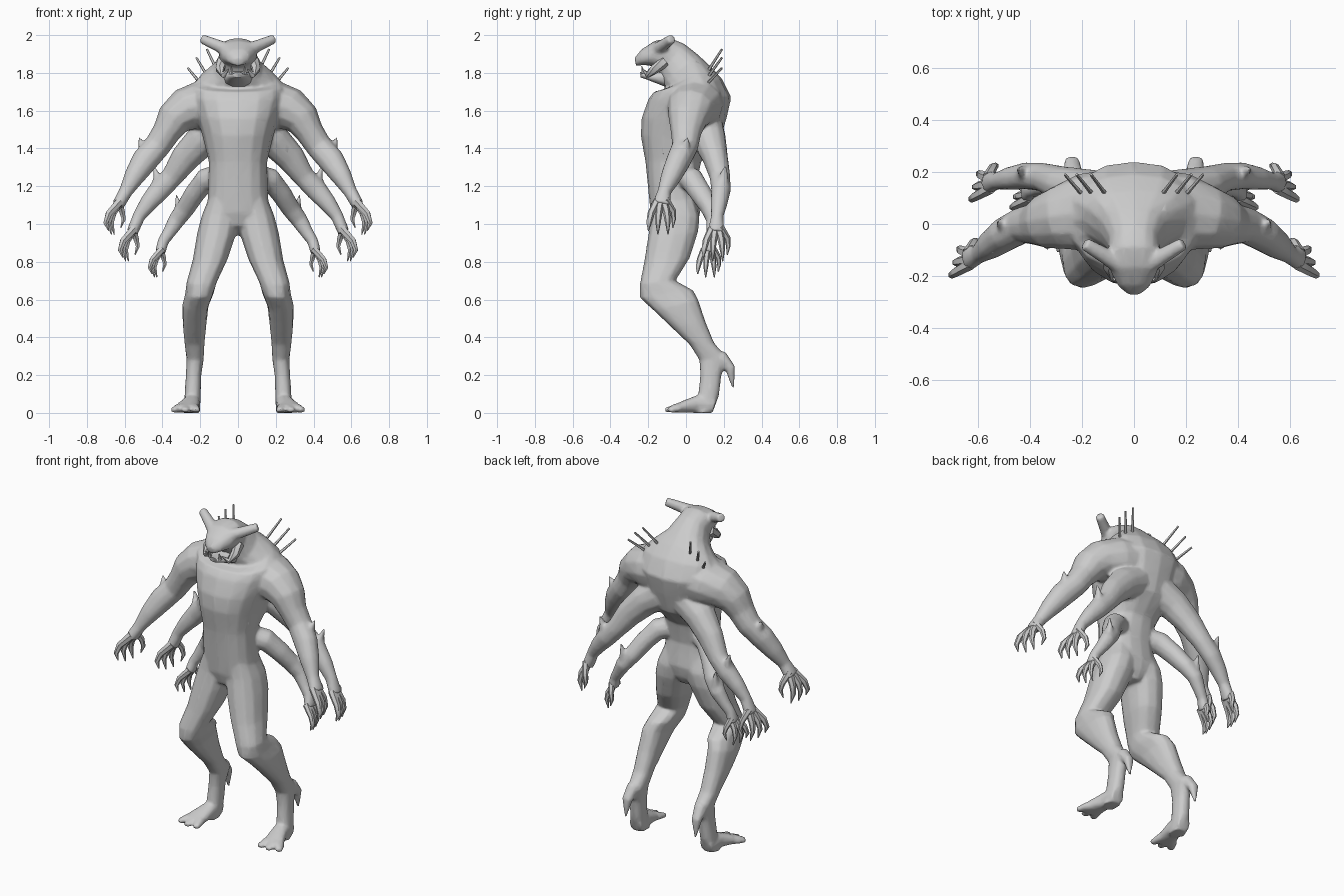
import bpy, bmesh, math
from mathutils import Vector

skin = bpy.data.materials.new("grey_skin")
skin.diffuse_color = (0.6, 0.6, 0.6, 1)


def skin_rings(bm, rings, sides, power=0.85):
    """Bridge a list of (centre, u axis, v axis) ellipses and cap both ends."""
    def soft(t):
        return math.copysign(abs(t) ** power, t)
    loops = []
    for c, u, v in rings:
        angles = [2 * math.pi * i / sides for i in range(sides)]
        loops.append([bm.verts.new(c + u * soft(math.cos(a)) + v * soft(math.sin(a))) for a in angles])
    for a, b in zip(loops, loops[1:]):
        for i in range(sides):
            j = (i + 1) % sides
            bm.faces.new((a[i], a[j], b[j], b[i]))
    bm.faces.new(loops[0][::-1])
    bm.faces.new(loops[-1])


def select_only(obs):
    bpy.ops.object.select_all(action='DESELECT')
    for ob in obs:
        ob.select_set(True)
    bpy.context.view_layer.objects.active = obs[0]


def finish(name, bm, mirror=True):
    bmesh.ops.recalc_face_normals(bm, faces=bm.faces)
    mesh = bpy.data.meshes.new(name)
    bm.to_mesh(mesh)
    bm.free()
    mesh.materials.append(skin)
    ob = bpy.data.objects.new(name, mesh)
    bpy.context.collection.objects.link(ob)
    if mirror:
        ob.modifiers.new("mirror", 'MIRROR').use_mirror_merge = False
    select_only([ob])
    bpy.ops.object.shade_smooth_by_angle(angle=math.radians(55))
    return ob


def slab(name, sections, sides=12, mirror=True):
    """Sections: centre x, half width, front y, front z, back y, back z."""
    bm = bmesh.new()
    rings = []
    for cx, w, fy, fz, by, bz in sections:
        f, b = Vector((cx, fy, fz)), Vector((cx, by, bz))
        rings.append(((f + b) / 2, Vector((w, 0, 0)), (b - f) / 2))
    skin_rings(bm, rings, sides)
    return finish(name, bm, mirror)


def tubes(name, paths, sides=8):
    """Each path: points of x, y, z, radius along y, optional other radius."""
    bm = bmesh.new()
    for path in paths:
        pts = [Vector(p[:3]) for p in path]
        rings = []
        for i, p in enumerate(path):
            t = (pts[min(i + 1, len(pts) - 1)] - pts[max(i - 1, 0)]).normalized()
            ref = Vector((0, 1, 0)) if abs(t.y) < 0.9 else Vector((1, 0, 0))
            u = (ref - t * ref.dot(t)).normalized()
            rings.append((pts[i], u * p[3], t.cross(u) * p[-1]))
        skin_rings(bm, rings, sides, 0.95)
    return finish(name, bm)


# Torso, hump, neck and skull as one bent loft
body = slab("body", [
    (0, .04, -.09, .94, .03, .94),
    (0, .10, -.165, .99, .06, .99),
    (0, .165, -.188, 1.06, .075, 1.06),
    (0, .158, -.20, 1.18, .055, 1.20),
    (0, .155, -.215, 1.33, .08, 1.33),
    (0, .185, -.24, 1.47, .18, 1.44),
    (0, .215, -.235, 1.56, .215, 1.56),
    (0, .25, -.20, 1.66, .24, 1.67),
    (0, .245, -.17, 1.70, .19, 1.77),
    (0, .20, -.10, 1.715, .13, 1.835),
    (0, .13, -.125, 1.74, .06, 1.90),
    (0, .10, -.14, 1.785, -.01, 1.955),
    (0, .10, -.165, 1.83, -.085, 1.985),
    (0, .09, -.20, 1.84, -.165, 1.97),
    (0, .06, -.245, 1.84, -.235, 1.925),
    (0, .025, -.265, 1.835, -.272, 1.88)], 16, False)
fused = [body]

# Lower jaw
slab("jaw", [
    (0, .08, -.10, 1.72, -.10, 1.83),
    (0, .065, -.16, 1.745, -.16, 1.805),
    (0, .05, -.21, 1.765, -.21, 1.80),
    (0, .025, -.24, 1.775, -.245, 1.805)], 10, False)

# Cheek mandibles, teeth, horns
tubes("mandibles", [
    [(.085, -.11, 1.86, .03), (.095, -.165, 1.82, .025), (.075, -.205, 1.79, .017), (.05, -.23, 1.82, .003)],
    [(.035, -.225, 1.795, .012), (.035, -.235, 1.835, .002)]], 6)
fused.append(tubes("horns", [[(.015, -.17, 1.905, .05), (.09, -.135, 1.937, .034), (.19, -.075, 1.98, .026)]], 8))

# Three back spikes per side
tubes("back_spikes", [
    [(bx, .11, bz, .009), (tx, .19, tz, .006)]
    for bx, bz, tx, tz in ((.105, 1.80, .165, 1.925), (.155, 1.77, .22, 1.88), (.195, 1.74, .265, 1.825))], 5)

# Digitigrade legs
fused.append(slab("legs", [
    (.08, .07, -.175, 1.15, .04, 1.15),
    (.092, .1, -.182, 1.05, .073, 1.04),
    (.113, .104, -.20, .94, .065, .96),
    (.148, .092, -.222, .80, .02, .82),
    (.193, .08, -.245, .68, -.055, .70),
    (.205, .075, -.245, .61, .04, .648),
    (.225, .07, -.17, .54, .065, .60),
    (.23, .063, -.085, .46, .105, .48),
    (.23, .053, .02, .36, .15, .37),
    (.227, .046, .07, .28, .22, .29),
    (.235, .041, .075, .20, .188, .20),
    (.24, .043, .065, .10, .175, .09),
    (.245, .045, .04, .0, .14, .0)]))
fused.append(slab("feet", [
    (.243, .042, .14, 0, .165, .08),
    (.248, .048, .06, 0, .06, .095),
    (.265, .06, -.01, 0, -.01, .068),
    (.278, .07, -.06, 0, -.06, .045)], 10))

# Splayed toes and heel spurs
fused.append(tubes("toes", [
    [(.255, .01, .03, .035, .03), (x1, -.05, .026, .035, .025), (x2, y2, .014, .02, .014)]
    for x1, x2, y2 in ((.235, .216, -.105), (.275, .28, -.11), (.315, .345, -.09))], 6))
fused.append(tubes("heel_spurs", [
    [(.23, .10, .325, .045), (.233, .185, .288, .045, .04), (.238, .235, .235, .028, .032), (.24, .25, .13, .006)]], 8))


def arm(name, path, fin, size):
    """Arm tube, elbow fin, and a clawed hand hanging from the last point."""
    x, y, z = path[-1][:3]
    s = size
    fingers = []
    for dy, out, drop in ((-.055, .065, .135), (-.015, .05, .155), (.028, .035, .155)):
        fingers.append([
            (x - .01, y + dy * .4, z + .02 * s, .024 * s),
            (x + (out * .75) * s, y + dy * s, z - .045 * s, .019 * s),
            (x + out * s, y + dy * 1.2 * s, z - .095 * s, .014 * s),
            (x + (out - .015) * s, y + dy * 1.25 * s, z - drop * s, .003)])
    # thumb
    fingers.append([
        (x, y + .02, z + .03 * s, .022 * s), (x - .02 * s, y + .06 * s, z - .03 * s, .017 * s),
        (x - .03 * s, y + .065 * s, z - .075 * s, .012 * s), (x - .015 * s, y + .06 * s, z - .12 * s, .003)])
    fused.append(tubes(name + "_arms", [path], 12))
    fused.append(tubes(name + "_elbow_fins", [fin], 8))
    tubes(name + "_claws", fingers, 6)


arm("upper", [
    (.08, .05, 1.645, .16, .14), (.19, .045, 1.63, .15, .13), (.28, .025, 1.605, .125, .115),
    (.34, .01, 1.555, .105, .095), (.38, .0, 1.485, .082, .075), (.43, -.005, 1.41, .07, .07),
    (.495, -.04, 1.335, .065, .07), (.55, -.08, 1.25, .055, .055), (.595, -.115, 1.17, .036, .036),
    (.635, -.13, 1.10, .05, .034)],
    [(.555, -.07, 1.27, .02), (.50, -.03, 1.36, .042, .035), (.505, -.005, 1.405, .03, .022), (.525, .01, 1.46, .006)], 1.0)
arm("middle", [
    (.09, .10, 1.51, .10, .10), (.19, .125, 1.445, .088, .09), (.28, .155, 1.35, .068, .077),
    (.35, .18, 1.25, .055, .058), (.415, .185, 1.18, .052, .058), (.475, .175, 1.11, .045, .047),
    (.525, .165, 1.04, .033, .034), (.56, .16, .955, .045, .031)],
    [(.49, .175, 1.12, .018), (.425, .19, 1.215, .035, .032), (.43, .2, 1.255, .026, .018), (.447, .21, 1.31, .006)], .98)
arm("lower", [
    (.08, -.02, 1.26, .065, .065), (.17, .03, 1.235, .065, .062), (.23, .08, 1.16, .058, .055),
    (.28, .13, 1.08, .05, .05), (.325, .15, 1.02, .043, .045), (.365, .14, .955, .034, .035),
    (.395, .13, .91, .03, .03), (.412, .12, .85, .04, .028)],
    [(.375, .145, .97, .015), (.32, .155, 1.05, .032, .028), (.318, .165, 1.1, .024, .016), (.327, .175, 1.16, .006)], .85)

# Fuse limbs, torso and horns into one continuous skin
select_only(fused)
bpy.ops.object.convert(target='MESH')
bpy.ops.object.join()
body = bpy.context.view_layer.objects.active
remesh = body.modifiers.new("fuse", 'REMESH')
remesh.mode, remesh.voxel_size = 'VOXEL', 0.009
relax = body.modifiers.new("relax", 'SMOOTH')
relax.factor, relax.iterations = 0.5, 5
body.modifiers.new("thin_out", 'DECIMATE').ratio = 0.25
bpy.ops.object.convert(target='MESH')
body.data.materials.clear()
body.data.materials.append(skin)
bpy.ops.object.shade_smooth_by_angle(angle=math.radians(55))
